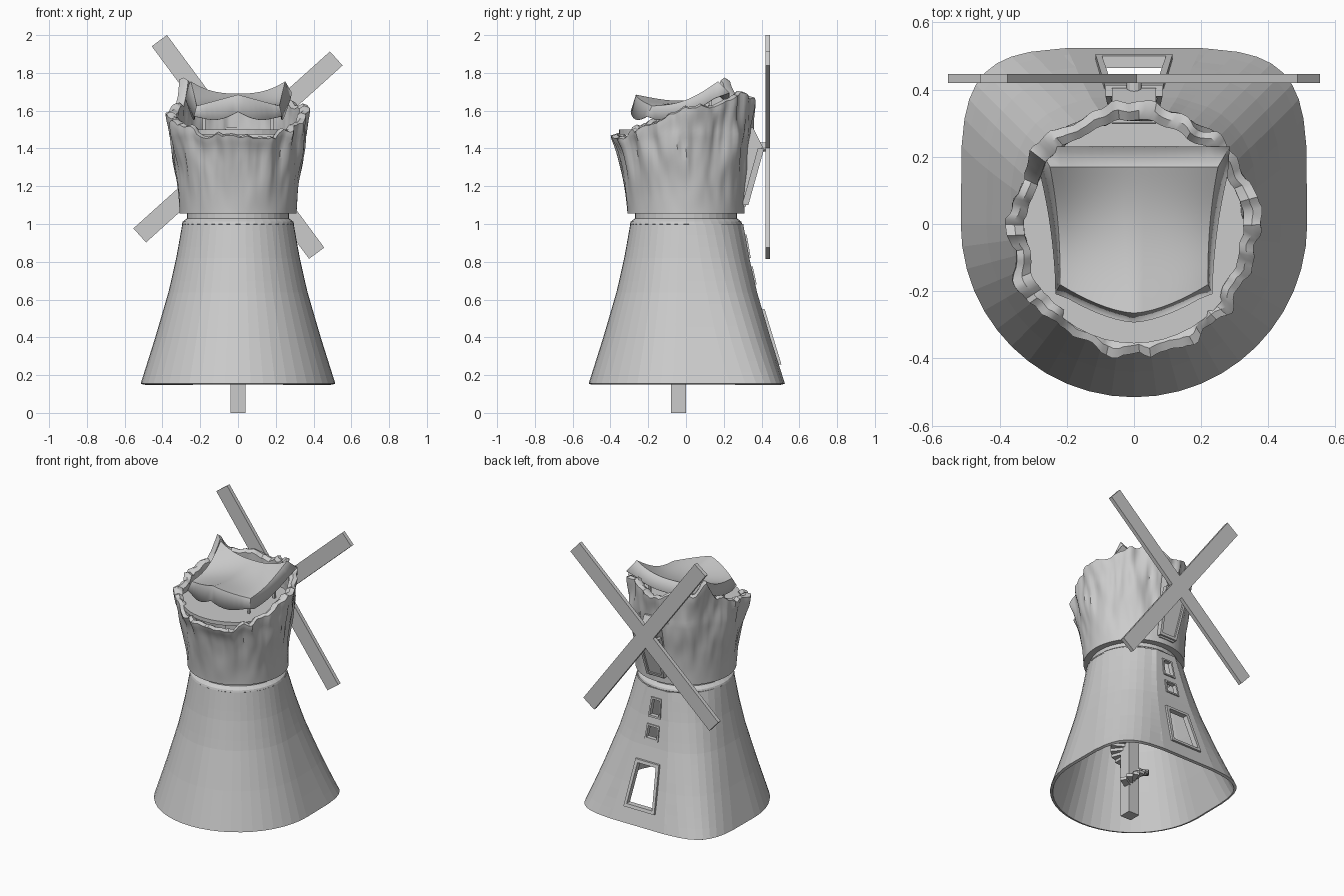
import bpy, bmesh, math
from mathutils import Vector, Matrix, noise

if "Cube" in bpy.data.objects:
    bpy.data.objects.remove(bpy.data.objects["Cube"])


def interp(pts, v):
    for (a, b), (c, d) in zip(pts, pts[1:]):
        if v <= c:
            return b + (d - b) * max(0, (v - a) / (c - a))
    return pts[-1][1]


def make(name, verts, faces, smooth=False):
    me = bpy.data.meshes.new(name)
    me.from_pydata(verts, [], faces)
    bm = bmesh.new()
    bm.from_mesh(me)
    bmesh.ops.recalc_face_normals(bm, faces=bm.faces)
    bm.to_mesh(me)
    bm.free()
    ob = bpy.data.objects.new(name, me)
    bpy.context.collection.objects.link(ob)
    if smooth:
        select(ob)
        bpy.ops.object.shade_smooth_by_angle(angle=math.radians(40))
    return ob


def select(ob):
    bpy.ops.object.select_all(action='DESELECT')
    ob.select_set(True)
    bpy.context.view_layer.objects.active = ob


def loft(name, rings, smooth=False, caps=False, loop=False):
    n, m = len(rings[0]), len(rings)
    verts = [p for r in rings for p in r]
    faces = [(i * n + j, i * n + (j + 1) % n, (i + 1) % m * n + (j + 1) % n, (i + 1) % m * n + j)
             for i in range(m if loop else m - 1) for j in range(n)]
    if caps:
        faces += [tuple(range(n)), tuple(range((m - 1) * n, m * n))]
    return make(name, verts, faces, smooth)


def circle(r, z, n=40, cy=0):
    return [(r * math.cos(2 * math.pi * k / n), cy + r * math.sin(2 * math.pi * k / n), z) for k in range(n)]


def box(name, size, loc, rot=None):
    x, y, z = (s / 2 for s in size)
    m = Matrix.Translation(loc) @ (rot or Matrix())
    rings = [[m @ Vector((a * x, b * y, c * z)) for a, b in ((-1, -1), (1, -1), (1, 1), (-1, 1))] for c in (-1, 1)]
    return loft(name, rings, caps=True)


# lower tower: round at the front, flattened towards the doorway at the back
PROFILE = [(.15, .517), (.4, .438), (.65, .365), (.83, .325), (1.0, .295)]


def back_y(z):
    return interp(PROFILE, z) + .008


rings = []
for i in range(15):
    z = .155 + .845 * i / 14
    t = i / 14
    r, yb, w = interp(PROFILE, z), back_y(z), .2 - .125 * t
    e = 2 / (4.6 - 2.5 * t ** .8)
    ring = []
    for k in range(25):                     # front half circle
        a = math.pi + math.pi * k / 24
        ring.append((r * math.cos(a), r * math.sin(a), z))
    side = []
    for k in range(1, 10):                  # squared back corner up to the flat panel
        a = math.pi / 2 * k / 10
        x, y = r * math.cos(a) ** e, yb * math.sin(a) ** e
        if x > w + .004:
            side.append((x, y, z))
        else:
            side.append((w + .004 * (10 - k) / 10, yb, z))
    side.append((w, yb, z))
    ring += side + [(-x, y, z) for x, y, z in reversed(side)]
    rings.append(ring)
tower = loft("lower_tower", rings)
select(tower)
mod = tower.modifiers.new("wall", 'SOLIDIFY')
mod.thickness, mod.offset = .018, -1
bpy.ops.object.modifier_apply(modifier="wall")


# door and window openings with tapered raised frames
def frame(name, z0, z1, w0, w1, b, yf, depth):
    def quad(inset, off):
        return [(x, yf(z) + off, z) for x, z in
                ((-w0 + inset, z0 + inset), (w0 - inset, z0 + inset), (w1 - inset, z1 - inset), (-w1 + inset, z1 - inset))]
    return loft(name, [quad(0, -.022), quad(0, depth), quad(b, depth), quad(b, -.022)], loop=True)


OPENINGS = [("door", .255, .55, .115, .088, .02, .014), ("lower_window", .68, .775, .05, .045, .011, .008),
            ("upper_window", .82, .945, .045, .037, .011, .008)]
for name, z0, z1, w0, w1, b, d in OPENINGS:
    frame(name + "_frame", z0, z1, w0, w1, b, back_y, d)
    c = b * .7
    cut = loft("cutter", [[(-w0 + c, y, z0 + c), (w0 - c, y, z0 + c), (w1 - c, y, z1 - c), (-w1 + c, y, z1 - c)]
                          for y in (.15, .7)], caps=True)
    select(tower)
    mod = tower.modifiers.new("cut", 'BOOLEAN')
    mod.object, mod.operation, mod.solver = cut, 'DIFFERENCE', 'EXACT'
    bpy.ops.object.modifier_apply(modifier="cut")
    bpy.data.objects.remove(cut)

# neck between the two storeys
loft("neck", [circle(r, z) for r, z in ((.285, .99), (.297, 1.0), (.293, 1.012), (.27, 1.03), (.27, 1.055), (.31, 1.055))])

# ruined upper storey with ragged rim
RIM = [(-90, 1.46), (-60, 1.46), (-30, 1.52), (0, 1.61), (30, 1.63), (60, 1.69), (90, 1.64), (115, 1.68),
       (132, 1.67), (142, 1.77), (154, 1.64), (180, 1.58), (210, 1.53), (240, 1.46), (270, 1.46)]
N, ROWS = 144, 28
outer, inner = [], []
for i in range(ROWS + 1):
    v = i / ROWS
    ro, ri = [], []
    for k in range(N):
        deg = -90 + 360 * k / N
        a = math.radians(deg)
        c, s = math.cos(a), math.sin(a)
        h = interp(RIM, deg) + .03 * noise.noise((c * 5, s * 5, 3)) + .012 * noise.noise((c * 14, s * 14, 7))
        z = 1.055 + (h - 1.055) * v
        g = min(1, (z - 1.055) / .42)
        r = .31 + .052 * g ** 1.5
        bump = .028 * noise.noise((c * 4, s * 4, z * 4)) + .014 * noise.noise((c * 10, s * 10, z * 6))
        lip = .012 * math.exp(-((1 - v) / .12) ** 2)
        rr = r + bump * g + lip
        cy = -.018 * g
        ro.append((rr * c, rr * s + cy, z))
        q = r - .035 + bump * g * .5 - lip * .3
        ri.append((q * c, q * s + cy, z - .006 * v))
    outer.append(ro)
    inner.append(ri)
crest = [[((Vector(p) + Vector(q)) / 2 + Vector((0, 0, .012)))[:] for p, q in zip(outer[-1], inner[-1])]]
loft("upper_tower", outer + crest + inner[::-1], smooth=True, loop=True)

# upper floor
loft("upper_floor", [circle(.335, z, 48, -.02) for z in (1.475, 1.5)], caps=True)

# leaning hatch behind the sails
side = [(.28, 1.09), (.315, 1.09), (.405, 1.41), (.355, 1.51), (.3, 1.51)]
loft("hatch_body", [[(x * (1 if z > 1.2 else .85), y, z) for y, z in side] for x in (-.065, .065)], caps=True)
frame("hatch_frame", 1.1, 1.4, .065, .085, .016, lambda z: .318 + .28 * (z - 1.1), .012)

# sagging roof canopy with hanging edge
M = 16


def roof(u, v):
    f = (1 - v) / 2                          # 0 at the back, 1 at the front
    x = u * (.25 - .03 * f) * (1 - .04 * (1 - v * v))
    y = .17 - .35 * f - .085 * f ** 2 * (1 - abs(u) ** 1.6)
    back = 1.69 + .065 * abs(u) ** 2.5
    front = 1.685 - .06 * abs(u)
    z = back * (1 - f) + front * f - .035 * math.sin(math.pi * f)
    return Vector((x, y, z))


verts, faces = [], []
for j in range(M + 1):
    for i in range(M + 1):
        verts.append(roof(-1 + 2 * i / M, -1 + 2 * j / M))
        if i < M and j < M:
            p = j * (M + 1) + i
            faces.append((p, p + 1, p + M + 2, p + M + 1))
W = M + 1
edge = [i for i in range(M)] + [j * W + M for j in range(M)] + [M * W + M - i for i in range(M)] + [(M - j) * W for j in range(M)]
base = len(verts)
for e in edge:
    u, v = -1 + 2 * (e % W) / M, -1 + 2 * (e // W) / M
    p = verts[e].copy()
    if abs(u) == 1:
        p.x += .035 * u * (.4 + .6 * (v + 1) / 2)
    if v == 1:
        p.y += .06
        p.z -= .06
    elif v == -1:
        p.y -= .028
        p.z -= .09 + .03 * math.sin(math.pi * abs(u)) - .035 * abs(u)
    else:
        p.z -= .075
    verts.append(p)
for k in range(len(edge)):
    n = (k + 1) % len(edge)
    faces.append((edge[k], edge[n], base + n, base + k))
canopy = make("roof_canopy", verts, faces, smooth=True)
mod = canopy.modifiers.new("cloth", 'SOLIDIFY')
mod.thickness = .005

# canopy posts
for sx in (-1, 1):
    for y, top in ((.13, 1.68), (-.14, 1.6)):
        box("canopy_post", (.014, .014, top - 1.48), (sx * .18, y, (top + 1.48) / 2))

# central post and spiral stair
box("central_post", (.08, .08, 1.48), (0, -.04, .74))
for k in range(66):
    a = math.radians(30 + 20 * k)
    rot = Matrix.Rotation(a, 4, 'Z')
    box("stair_step", (.085, .04, .02), (.075 * math.cos(a), -.04 + .075 * math.sin(a), .2 + .019 * k), rot)

# sails and axle
for ang in (-42, 53.5):
    box("sail_blade", (1.4, .026, .1), (0, .433, 1.408), Matrix.Rotation(math.radians(ang), 4, 'Y'))
axle = [[(.023 * math.cos(t * math.pi / 6), y, 1.408 + .023 * math.sin(t * math.pi / 6)) for t in range(12)]
        for y in (.3, .425)]
loft("sail_axle", axle, caps=True)
